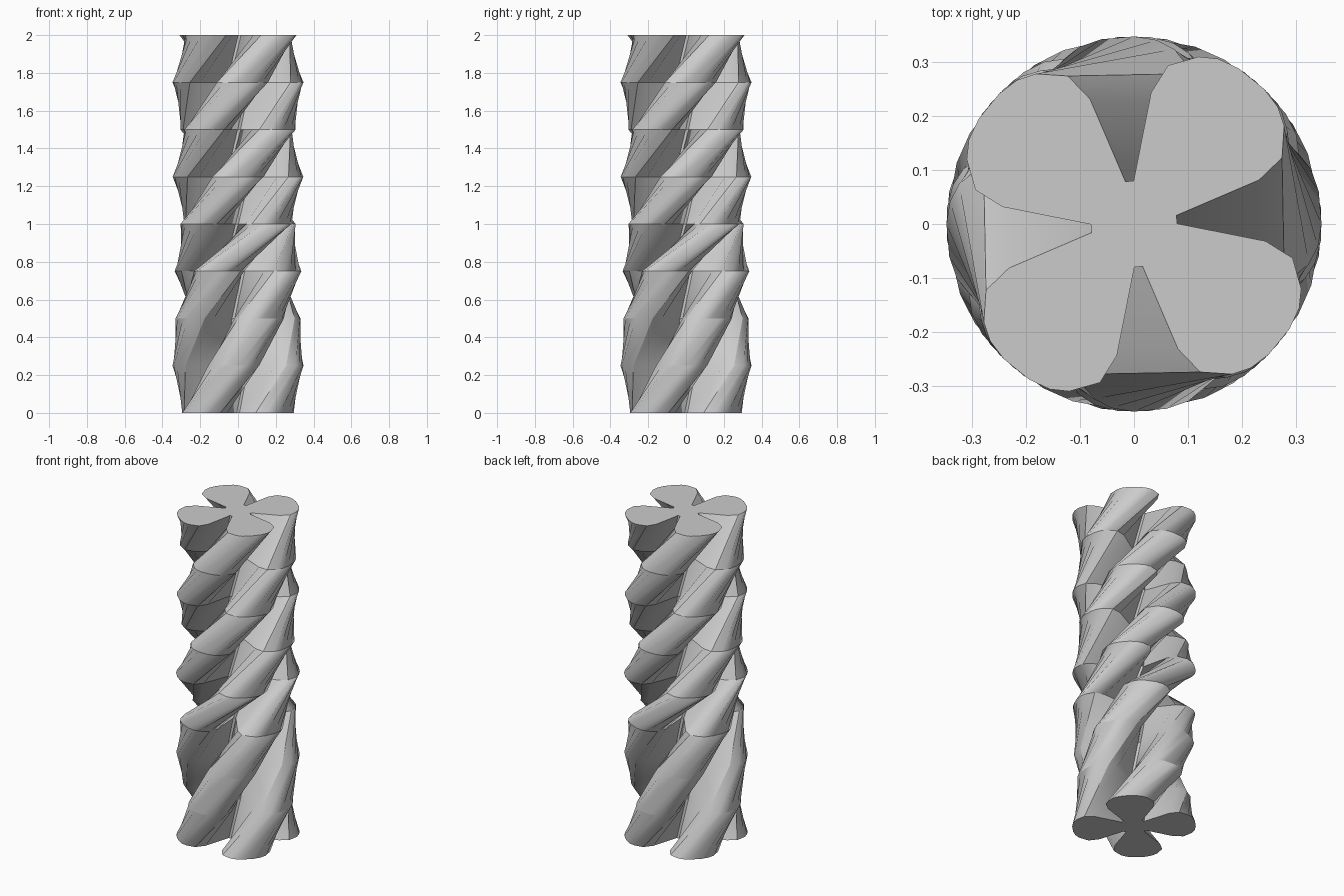
import bpy, bmesh
from math import radians, sin, cos

if "Cube" in bpy.data.objects:
    bpy.data.objects.remove(bpy.data.objects["Cube"])

# Half lobe outline: (angle from lobe centre in degrees, radius)
half = [(39.5, .08), (31.6, .245), (26.9, .30), (17.8, .332), (12, .343), (5, .347)]
lobe = [(-a, r) for a, r in half] + [(a, r) for a, r in reversed(half)]
profile = [(90 * k + 45 + a, r) for k in range(4) for a, r in lobe]

# Twist of each ring, rings every 0.25 in height
twist = [0, 40, 72, 111, 176, 225, 274, 320, 366]

bm = bmesh.new()
rings = []
for i, t in enumerate(twist):
    rings.append([bm.verts.new((r * cos(radians(a + t)), r * sin(radians(a + t)), i * 0.25))
                  for a, r in profile])

# Side walls between neighbouring rings
n = len(profile)
for lo, hi in zip(rings, rings[1:]):
    for j in range(n):
        k = (j + 1) % n
        bm.faces.new((lo[j], lo[k], hi[k], hi[j]))

# End caps
bm.faces.new(list(reversed(rings[0])))
bm.faces.new(rings[-1])
bmesh.ops.recalc_face_normals(bm, faces=bm.faces[:])

mesh = bpy.data.meshes.new("twisted_column")
bm.to_mesh(mesh)
bm.free()
column = bpy.data.objects.new("twisted_column", mesh)
bpy.context.collection.objects.link(column)

# Smooth flutes with crisp end edges
bpy.context.view_layer.objects.active = column
column.select_set(True)
bpy.ops.object.shade_smooth_by_angle(angle=radians(35))
